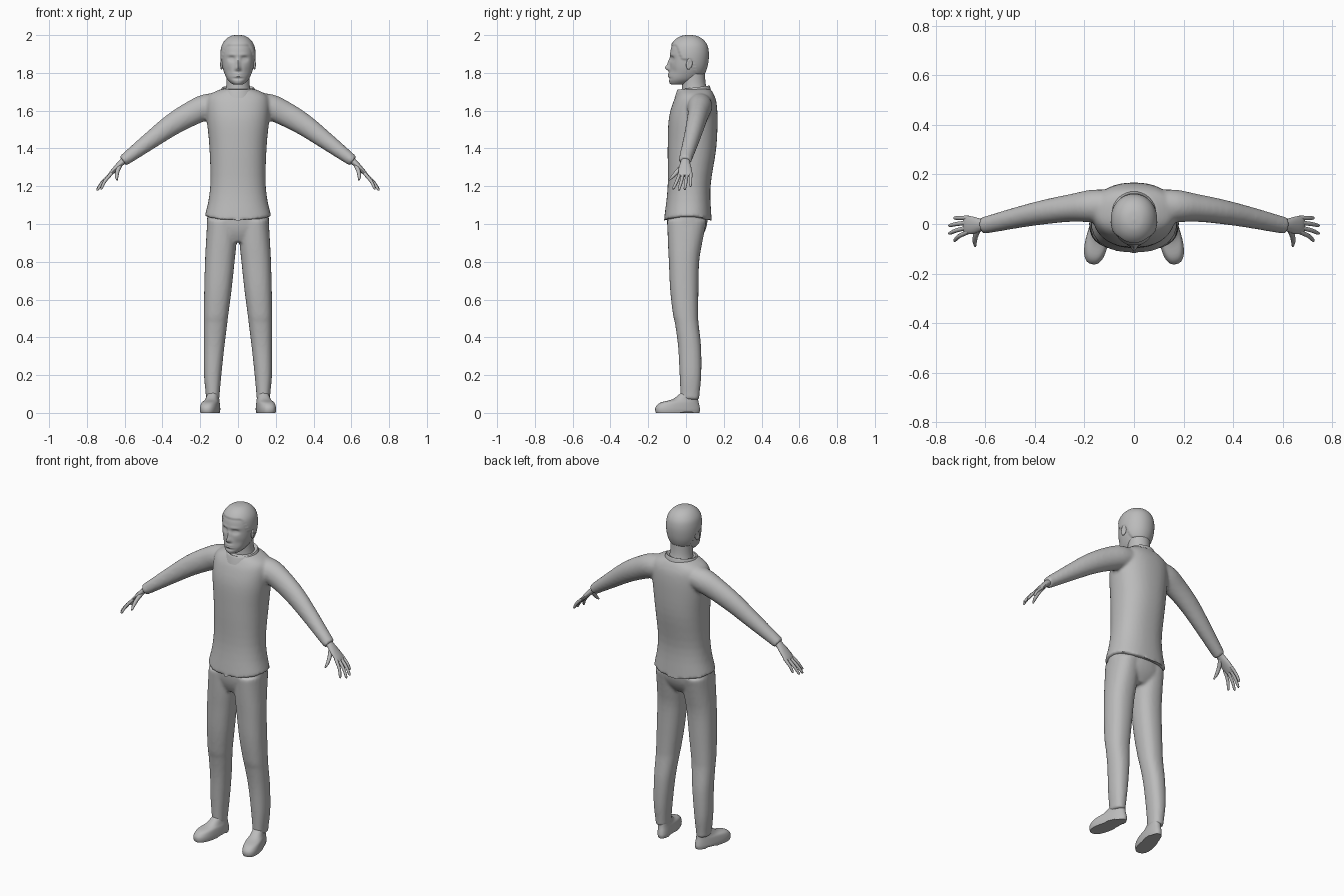
import bpy, bmesh, math
from mathutils import Vector, Matrix

if "Cube" in bpy.data.objects:
    bpy.data.objects.remove(bpy.data.objects["Cube"])

grey = bpy.data.materials.new("plain grey")
grey.diffuse_color = (0.5, 0.5, 0.5, 1)
grey.use_nodes = True
grey.node_tree.nodes["Principled BSDF"].inputs["Base Color"].default_value = grey.diffuse_color


def spline(rings, sub):
    """Smooth in-between rings (x, y, z, rx, ry) through the given ones."""
    out = []
    for i in range(len(rings) - 1):
        p = [rings[max(0, min(len(rings) - 1, i + k))] for k in (-1, 0, 1, 2)]
        for s in range(sub):
            t = s / sub
            out.append([0.5 * (2 * b + (c - a) * t + (2 * a - 5 * b + 4 * c - d) * t * t
                               + (3 * b - a - 3 * c + d) * t ** 3) for a, b, c, d in zip(*p)])
    return out + [list(rings[-1])]


def loft(bm, rings, n=24, sub=4, power=2.0, follow=False, side=1):
    """Closed loft; rings lie flat, or square to the path when follow is set."""
    rings = spline(rings, sub)
    pts = [Vector(r[:3]) for r in rings]
    loops = []
    for i, r in enumerate(rings):
        t = Vector((0, 0, 1))
        if follow:
            t = (pts[min(i + 1, len(pts) - 1)] - pts[max(i - 1, 0)]).normalized()
        u = Vector((0, 1, 0))
        u = (u - t * u.dot(t)).normalized()
        v = t.cross(u)
        loop = []
        for k in range(n):
            a = math.tau * k / n
            c, s = math.cos(a), math.sin(a)
            c = math.copysign(abs(c) ** (2 / power), c)
            s = math.copysign(abs(s) ** (2 / power), s)
            p = pts[i] + v * (c * r[3]) + u * (s * r[4])
            loop.append(bm.verts.new((p.x * side, p.y, p.z)))
        loops.append(loop)
    for a, b in zip(loops, loops[1:]):
        for k in range(n):
            bm.faces.new((a[k], a[(k + 1) % n], b[(k + 1) % n], b[k]))
    bm.faces.new(loops[0])
    bm.faces.new(loops[-1])
    return [v for loop in loops for v in loop]


def upright(rows, x=0):
    """Rows (z, half width, front y, back y) to rings."""
    return [(x, (f + b) / 2, z, w, (b - f) / 2) for z, w, f, b in rows]


def finish(name, bm, voxel=0, smooth=6):
    bmesh.ops.recalc_face_normals(bm, faces=bm.faces)
    me = bpy.data.meshes.new(name)
    bm.to_mesh(me)
    bm.free()
    me.materials.append(grey)
    ob = bpy.data.objects.new(name, me)
    bpy.context.collection.objects.link(ob)
    bpy.context.view_layer.objects.active = ob
    bpy.ops.object.select_all(action='DESELECT')
    ob.select_set(True)
    if voxel:  # fuse overlapping lofts into one skin
        m = ob.modifiers.new("fuse", 'REMESH')
        m.mode, m.voxel_size = 'VOXEL', voxel
        s = ob.modifiers.new("relax", 'SMOOTH')
        s.factor, s.iterations = 0.5, smooth
        bpy.ops.object.modifier_apply(modifier="fuse")
        bpy.ops.object.modifier_apply(modifier="relax")
    bpy.ops.object.shade_smooth_by_angle(angle=math.radians(50))
    return ob


def bump(d, w):
    return math.exp(-(d / w) ** 2)


def ramp(a, b, t):
    t = max(0, min(1, (t - a) / (b - a)))
    return t * t * (3 - 2 * t)


# Shirt: torso with sagging hem, and both sleeves
bm = bmesh.new()
torso = loft(bm, upright([
    (1.015, .176, -.118, .138), (1.05, .17, -.113, .134), (1.2, .147, -.097, .13),
    (1.4, .151, -.097, .16), (1.55, .165, -.092, .167), (1.64, .168, -.07, .162),
    (1.685, .15, -.048, .148), (1.715, .088, -.03, .13)]), n=48, power=2.3)
for v in torso:
    v.co.z += .025 * (v.co.x / .17) ** 2 * ramp(1.12, 1.0, v.co.z)
for s in (1, -1):
    loft(bm, [(.06, .075, 1.635, .055, .06), (.16, .073, 1.622, .068, .066),
              (.25, .065, 1.583, .065, .056), (.35, .05, 1.525, .058, .05),
              (.46, .028, 1.445, .047, .043), (.58, 0, 1.355, .034, .036),
              (.61, -.005, 1.333, .03, .034)], follow=True, side=s)
finish("shirt", bm, 0.009)

# Collar band, lower at the front
bm = bmesh.new()
for v in loft(bm, upright([(1.68, .1, -.06, .135), (1.705, .092, -.052, .13),
                           (1.722, .084, -.044, .124), (1.715, .074, -.03, .115)]), n=40):
    v.co.z += .13 * (v.co.y - .04)
finish("collar", bm)

# Trousers: hips and both legs
bm = bmesh.new()
loft(bm, upright([(.905, .07, -.07, .065), (.95, .145, -.09, .095),
                  (1.0, .165, -.1, .112), (1.07, .158, -.1, .115)]), n=40, power=2.2)
for s in (1, -1):
    rows = [(1.02, .085, .078, -.1, .11), (.9, .089, .081, -.096, .086),
            (.8, .0965, .0785, -.091, .07), (.65, .1065, .0725, -.084, .066),
            (.52, .116, .065, -.069, .065), (.47, .119, .062, -.058, .067),
            (.35, .1265, .0545, -.042, .08), (.2, .134, .046, -.034, .081),
            (.1, .134, .037, -.03, .072), (.07, .134, .036, -.03, .07)]
    loft(bm, [(x, (f + b) / 2, z, w, (b - f) / 2) for z, x, w, f, b in rows],
         power=2.3, side=s)
finish("trousers", bm, 0.0085, 5)

# Shoes, toes turned out
for s, label in ((1, "left"), (-1, "right")):
    bm = bmesh.new()
    verts = loft(bm, [(0, -.045, 0, .043, .117), (0, -.045, .016, .045, .121),
                      (0, -.044, .035, .044, .117), (0, -.034, .055, .041, .102),
                      (0, -.003, .073, .035, .068), (0, .02, .11, .029, .042)],
                 n=36, power=2.4)
    for v in verts:
        v.co.x *= 1 - 1.4 * (v.co.y + .045)
        if v.co.z < .012 and -.02 < v.co.y < .03:   # arch in front of the heel
            v.co.z += .006
    bm.transform(Matrix.Translation((.134 * s, 0, 0)) @ Matrix.Rotation(.22 * s, 4, 'Z'))
    finish(label + "_shoe", bm)

# Hands: palm, four fingers and thumb
for s, label in ((1, "left"), (-1, "right")):
    bm = bmesh.new()
    loft(bm, [(.585, -.002, 1.352, .02, .023), (.615, -.004, 1.327, .017, .025),
              (.645, -.005, 1.297, .014, .034), (.672, -.004, 1.268, .011, .037),
              (.684, -.004, 1.254, .007, .034)], n=16, follow=True, side=s)
    for y0, y1, x1, z1 in ((.025, .024, .726, 1.198), (.006, -.006, .746, 1.182),
                           (-.014, -.037, .746, 1.178), (-.032, -.066, .726, 1.184)):
        loft(bm, [(.668, y0, 1.27, .009, .009),
                  ((.678 + x1) / 2 + .003, (y0 + y1) / 2, (1.262 + z1) / 2 + .003, .0085, .0085),
                  (x1 - .004, y1, z1 + .006, .0065, .0065), (x1, y1, z1, .002, .002)],
             n=10, sub=3, follow=True, side=s)
    loft(bm, [(.622, -.01, 1.315, .012, .014), (.637, -.042, 1.282, .011, .012),
              (.642, -.07, 1.252, .009, .009), (.64, -.09, 1.232, .004, .004)],
         n=10, sub=3, follow=True, side=s)
    finish(label + "_hand", bm)

# Neck
bm = bmesh.new()
loft(bm, upright([(1.65, .08, -.03, .13), (1.7, .068, -.022, .115),
                  (1.75, .061, -.02, .103), (1.83, .062, -.02, .1)]), n=32)
finish("neck", bm)

# Head: skull with sculpted face and raised hair
bm = bmesh.new()
skull = loft(bm, upright([
    (1.738, .022, -.075, -.02), (1.745, .036, -.086, .02), (1.765, .056, -.091, .062),
    (1.795, .071, -.089, .092), (1.83, .082, -.086, .107), (1.87, .087, -.084, .114),
    (1.91, .087, -.083, .115), (1.945, .08, -.074, .107), (1.973, .061, -.052, .086),
    (1.99, .035, -.022, .055), (1.995, .004, .012, .02)]), n=72, sub=7, power=2.1)
centre = Vector((0, .01, 1.88))
for v in skull:
    x, y, z = v.co
    ax = abs(x)
    if y < 0:
        dy = -.023 * bump(x, .011) * bump(z - 1.826, .014)            # nose tip
        dy -= .012 * bump(x, .010) * bump(z - 1.852, .022)            # nose bridge
        dy -= .004 * bump(ax - .012, .007) * bump(z - 1.819, .008)    # nostrils
        dy += .013 * bump(ax - .034, .017) * bump(z - 1.875, .013)    # eye sockets
        dy -= .006 * bump(ax - .034, .009) * bump(z - 1.873, .006)    # eyes
        dy -= .004 * bump(ax - .03, .025) * bump(z - 1.896, .008)     # brow
        dy -= .006 * bump(x, .022) * (bump(z - 1.794, .006) + bump(z - 1.781, .006))  # lips
        dy += .005 * bump(x, .03) * bump(z - 1.77, .007)              # under the lip
        dy += .004 * bump(ax - .05, .018) * bump(z - 1.81, .02)       # cheeks
        v.co.y += dy
    # hairline drops from the forehead to sideburns and then the nape
    line = 1.945 - .075 * ramp(-.055, -.015, y) - .075 * ramp(.025, .06, y)
    hair = ramp(line - .003, line + .005, z)
    v.co += (v.co - centre).normalized() * .006 * hair
finish("head", bm)

# Ears
for s, label in ((1, "left"), (-1, "right")):
    bm = bmesh.new()
    bmesh.ops.create_uvsphere(bm, u_segments=16, v_segments=12, radius=1)
    for v in bm.verts:   # hollow on the outer side
        if v.co.x > .5:
            v.co.x -= .7 * bump(math.hypot(v.co.y, v.co.z), .5)
    bm.transform(Matrix.Diagonal((s, 1, 1, 1)) @ Matrix.Translation((.086, .018, 1.85))
                 @ Matrix.Rotation(.25, 4, 'Z') @ Matrix.Rotation(-.2, 4, 'X')
                 @ Matrix.Diagonal((.009, .017, .033, 1)))
    finish(label + "_ear", bm)
